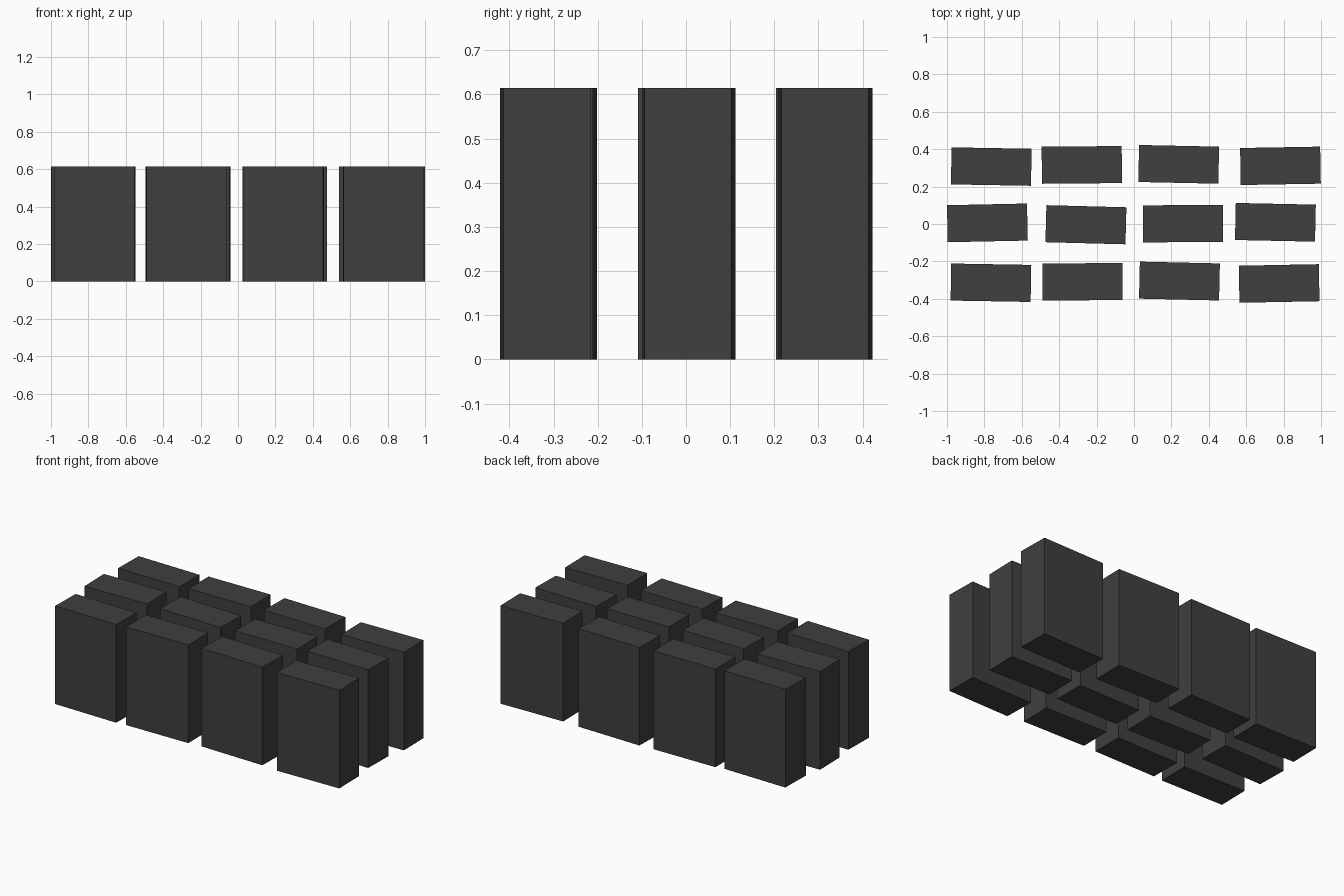
import bpy
import bmesh
from math import radians
from mathutils import Matrix

cube = bpy.data.objects.get("Cube")
if cube:
    bpy.data.objects.remove(cube, do_unlink=True)

WIDTH, DEPTH, HEIGHT = 0.428, 0.198, 0.615

# Single charcoal colour
charcoal = bpy.data.materials.new("charcoal")
charcoal.use_nodes = True
colour = (0.05, 0.05, 0.05, 1)
charcoal.diffuse_color = colour
charcoal.node_tree.nodes["Principled BSDF"].inputs["Base Color"].default_value = colour

# One block mesh, standing on the ground, shared by every block
block_mesh = bpy.data.meshes.new("block")
bm = bmesh.new()
bmesh.ops.create_cube(bm, size=1, matrix=Matrix.Translation((0, 0, HEIGHT / 2))
                      @ Matrix.Diagonal((WIDTH, DEPTH, HEIGHT, 1)))
bm.to_mesh(block_mesh)
bm.free()
block_mesh.materials.append(charcoal)

# Slightly uneven rows, right to left: centre x, centre y, turn in degrees
rows = {
    "front": [(-0.765, -0.314, -1), (-0.275, -0.309, 0.5),
              (0.243, -0.305, -1.3), (0.776, -0.318, 1.1)],
    "middle": [(-0.784, 0.006, 1.2), (-0.257, -0.004, -1.5),
               (0.262, 0.002, 0.4), (0.756, 0.009, -1.2)],
    "back": [(-0.763, 0.307, -1), (-0.279, 0.316, 0.5),
             (0.239, 0.319, -1.2), (0.783, 0.311, 1)],
}
for row, blocks in rows.items():
    for number, (x, y, turn) in enumerate(blocks, 1):
        block = bpy.data.objects.new(f"{row}_block_{number}", block_mesh)
        block.location = (x, y, 0)
        block.rotation_euler.z = radians(turn)
        bpy.context.collection.objects.link(block)
